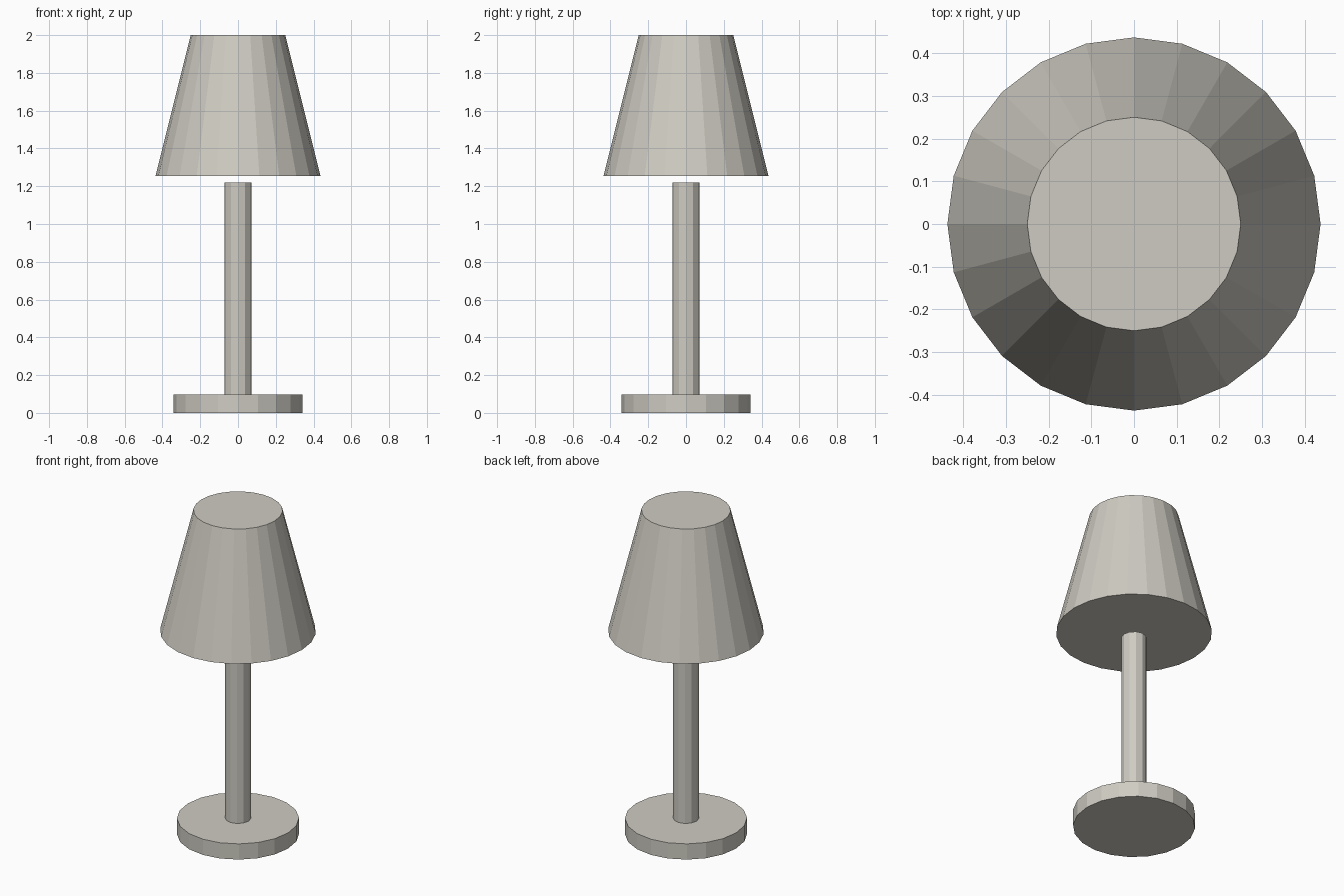
import bpy

if "Cube" in bpy.data.objects:
    bpy.data.objects.remove(bpy.data.objects["Cube"])

# One warm grey for the whole lamp
grey = bpy.data.materials.new("warm grey")
grey.diffuse_color = (0.62, 0.60, 0.54, 1)
grey.use_nodes = True
grey.node_tree.nodes["Principled BSDF"].inputs["Base Color"].default_value = grey.diffuse_color


def turned(name, sides, r_bottom, r_top, z0, z1):
    """Flat-shaded capped cylinder or cone standing between two heights."""
    bpy.ops.mesh.primitive_cone_add(
        vertices=sides, radius1=r_bottom, radius2=r_top,
        depth=z1 - z0, location=(0, 0, (z0 + z1) / 2))
    part = bpy.context.object
    part.name = name
    part.data.materials.append(grey)
    return part


# Round foot, slim pole, and a closed shade floating just above the pole
turned("base", 20, 0.342, 0.342, 0.0, 0.097)
turned("pole", 12, 0.072, 0.072, 0.097, 1.22)
turned("shade", 24, 0.437, 0.25, 1.253, 2.0)
